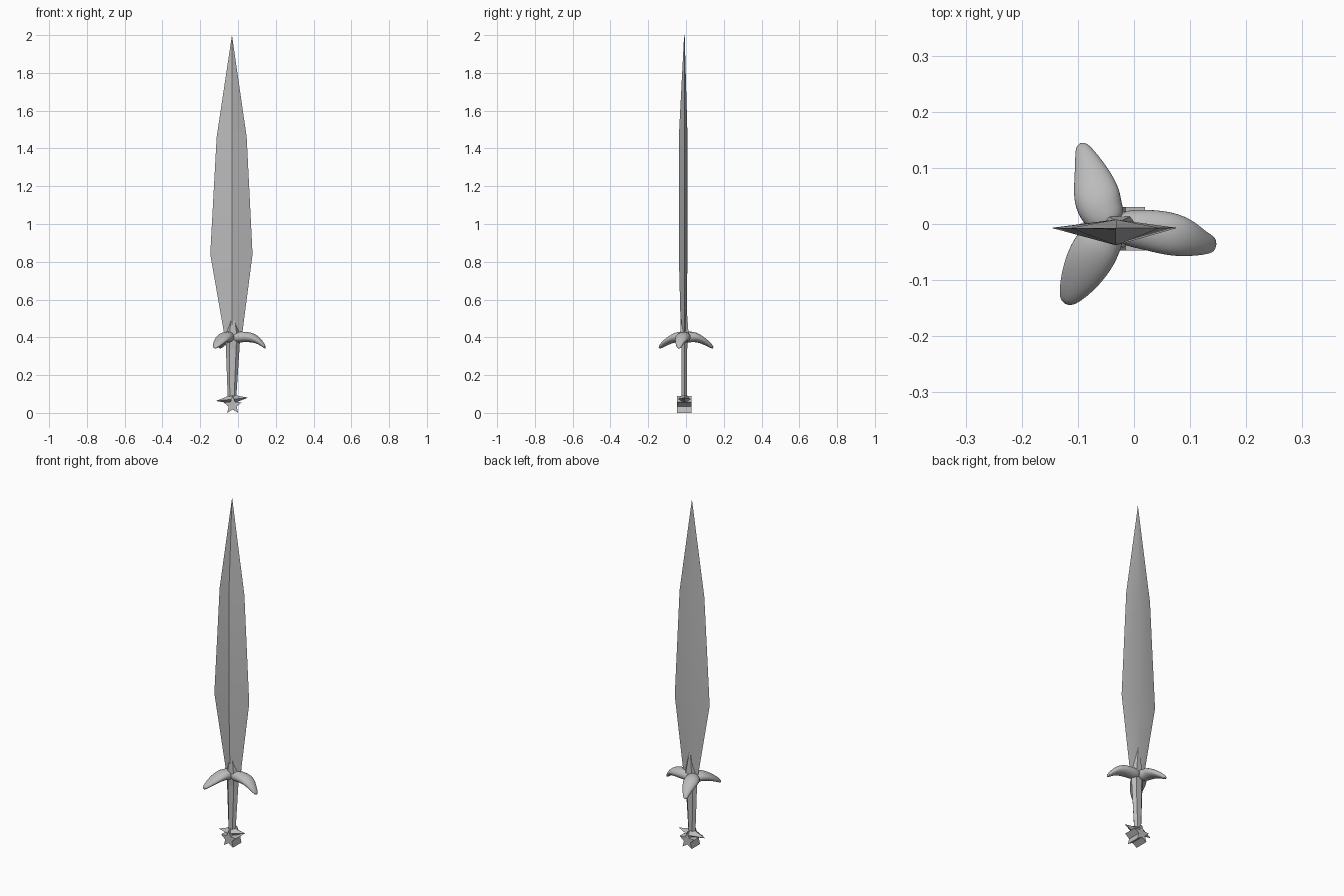
import bpy, bmesh
from math import sin, cos, pi, radians
from mathutils import Vector

if "Cube" in bpy.data.objects:
    bpy.data.objects.remove(bpy.data.objects["Cube"])

steel = bpy.data.materials.new("grey_steel")
steel.use_nodes = True
grey = (0.5, 0.5, 0.5, 1)
steel.diffuse_color = grey
steel.node_tree.nodes["Principled BSDF"].inputs["Base Color"].default_value = grey


def loft(name, rings, smooth=None, subdiv=0):
    """Skin a stack of equal rings, cap the ends, merge collapsed points."""
    bm = bmesh.new()
    rows = [[bm.verts.new(p) for p in ring] for ring in rings]
    n = len(rows[0])
    for a, b in zip(rows, rows[1:]):
        for i in range(n):
            j = (i + 1) % n
            bm.faces.new((a[i], a[j], b[j], b[i]))
    bm.faces.new(rows[0][::-1])
    bm.faces.new(rows[-1])
    bmesh.ops.remove_doubles(bm, verts=bm.verts, dist=0.0002)
    bmesh.ops.recalc_face_normals(bm, faces=bm.faces)
    mesh = bpy.data.meshes.new(name)
    bm.to_mesh(mesh)
    bm.free()
    obj = bpy.data.objects.new(name, mesh)
    bpy.context.collection.objects.link(obj)
    mesh.materials.append(steel)
    if subdiv:
        mod = obj.modifiers.new("Smooth", "SUBSURF")
        mod.levels = mod.render_levels = subdiv
    if smooth:
        bpy.context.view_layer.objects.active = obj
        obj.select_set(True)
        bpy.ops.object.shade_smooth_by_angle(angle=radians(smooth))
        obj.select_set(False)
    return obj


# Leaf blade: left edge, right edge, front ridge, back ridge, height
MID = -0.032
blade = [(-0.07, 0.02, -0.027, 0.002, 0.4), (-0.147, 0.077, -0.038, 0.008, 0.84),
         (-0.113, 0.046, -0.038, 0.008, 1.46), (MID, MID, -0.01, -0.01, 2)]
loft("blade", [[(l, -0.007, z), (MID, f, z), (r, -0.007, z), (MID, b, z)]
               for l, r, f, b, z in blade], smooth=30)

# Six-sided grip ending in a spike over the blade: centre x, half width, half depth, height
grip = [(MID, 0.022, 0.016, 0.07), (-0.028, 0.036, 0.018, 0.34),
        (-0.026, 0.038, 0.026, 0.42), (-0.028, 0.003, 0.014, 0.56)]
loft("grip", [[(x + w * cos(k * pi / 3), -0.009 + d * sin(k * pi / 3), z)
               for k in range(6)] for x, w, d, z in grip])

# Three drooping guard arms: x, y, half width along each path
ROOT = (-0.035, -0.006, 0.03)
arms = {
    "guard_arm_left": [ROOT, (0.01, -0.008, 0.037), (0.065, -0.017, 0.042),
                       (0.1, -0.027, 0.034), (0.127, -0.036, 0.021), (0.148, -0.037, 0.013)],
    "guard_arm_back": [ROOT, (-0.058, 0.02, 0.042), (-0.066, 0.048, 0.045),
                       (-0.073, 0.08, 0.037), (-0.084, 0.115, 0.023), (-0.096, 0.146, 0.01)],
    "guard_arm_front": [ROOT, (-0.056, -0.025, 0.041), (-0.07, -0.047, 0.045),
                        (-0.088, -0.08, 0.042), (-0.107, -0.115, 0.03), (-0.124, -0.144, 0.012)],
}
heights = (0.4, 0.402, 0.402, 0.39, 0.368, 0.345)
thickness = (0.03, 0.03, 0.028, 0.023, 0.018, 0.01)
for name, path in arms.items():
    rings = []
    for i, (x, y, w) in enumerate(path):
        a, b = path[max(i - 1, 0)], path[min(i + 1, len(path) - 1)]
        along = Vector((b[0] - a[0], b[1] - a[1], 0)).normalized()
        side = Vector((-along.y, along.x, 0))
        centre = Vector((x, y, heights[i]))
        rings.append([centre + side * w * 1.05 * cos(k * pi / 4)
                      + Vector((0, 0, thickness[i] * 1.05 * sin(k * pi / 4)))
                      for k in range(8)])
    loft(name, rings, smooth=50, subdiv=2)

# Pommel: spiky crown pointing to both sides, over a star-shaped prism
crown = [(-0.083, 0.001, 0.001), (-0.035, 0.022, 0.014), (0, 0.038, 0.032),
         (0.035, 0.022, 0.014), (0.083, 0.001, 0.001)]
loft("pommel_crown", [[(MID + x, -0.009 + d * cos(k * pi / 2), 0.072 + 0.1 * x + h * sin(k * pi / 2))
                       for k in range(4)] for x, d, h in crown])
star = []
for k in range(10):
    r = 0.05 if k % 2 == 0 else 0.022
    star.append((-0.028 + r * sin(k * pi / 5), 0.04 + r * cos(k * pi / 5)))
loft("pommel_star", [[(x, y, z) for x, z in star] for y in (-0.047, 0.03)])
